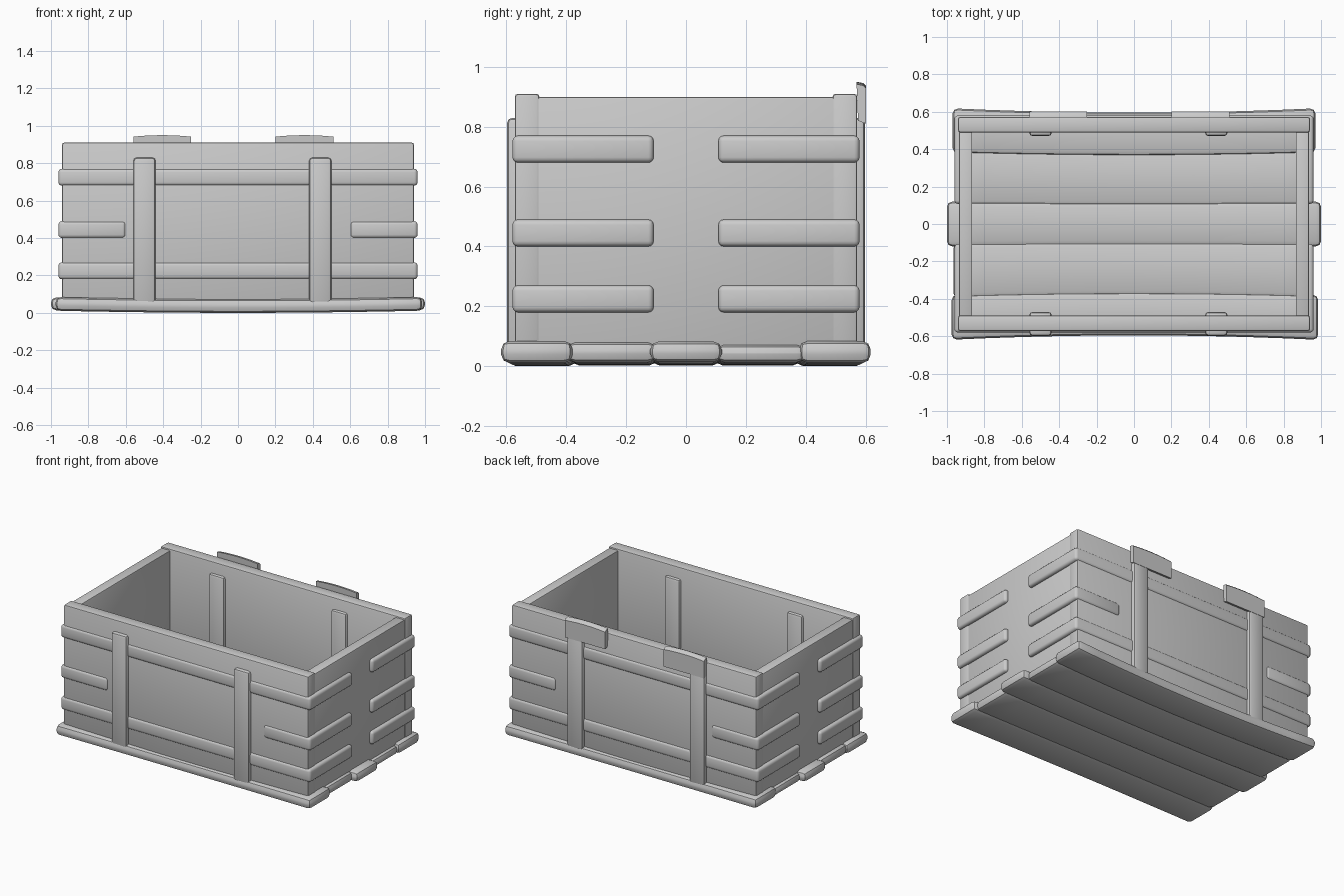
import bpy, bmesh
from mathutils import Vector

if "Cube" in bpy.data.objects:
    bpy.data.objects.remove(bpy.data.objects["Cube"])


def finish(name, bm):
    bmesh.ops.recalc_face_normals(bm, faces=bm.faces)
    me = bpy.data.meshes.new(name)
    bm.to_mesh(me)
    bm.free()
    ob = bpy.data.objects.new(name, me)
    bpy.context.collection.objects.link(ob)
    bpy.context.view_layer.objects.active = ob
    bpy.ops.object.select_all(action='DESELECT')
    ob.select_set(True)
    bpy.ops.object.shade_smooth_by_angle(angle=0.7)
    return ob


def prism(name, plan, z0, z1, bevel=0.0, seg=2, bend=None):
    """Extrude a plan outline from z0 to z1, round its edges, optionally bend it along x."""
    bm = bmesh.new()
    face = bm.faces.new([bm.verts.new((x, y, z0)) for x, y in plan])
    ext = bmesh.ops.extrude_face_region(bm, geom=[face])
    for v in ext['geom']:
        if isinstance(v, bmesh.types.BMVert):
            v.co.z = z1
    bmesh.ops.recalc_face_normals(bm, faces=bm.faces)
    if bevel:
        bmesh.ops.bevel(bm, geom=bm.edges[:], offset=bevel, segments=seg,
                        profile=0.5, affect='EDGES', clamp_overlap=True)
    if bend:
        for i in range(-4, 5):
            bmesh.ops.bisect_plane(bm, geom=bm.verts[:] + bm.edges[:] + bm.faces[:],
                                   plane_co=(i * 0.2, 0, 0), plane_no=(1, 0, 0))
        for v in bm.verts:
            v.co = bend(v.co)
    return finish(name, bm)


def rect(x0, x1, y0, y1):
    return [(x0, y0), (x1, y0), (x1, y1), (x0, y1)]


# Base boards: slightly sagging and waisted in the middle
def sag(co):
    k = max(0.0, 1 - co.x * co.x)
    return Vector((co.x, co.y * (1 - 0.04 * k), co.z - 0.012 * k))


for x0, x1, y0, y1, z0, z1 in [(-0.975, 0.985, -0.62, -0.38, 0.012, 0.085),
                               (-0.965, 0.96, -0.40, -0.10, 0.014, 0.082),
                               (-1.0, 1.0, -0.12, 0.12, 0.014, 0.083),
                               (-0.96, 0.96, 0.10, 0.40, 0.014, 0.074),
                               (-0.97, 0.97, 0.38, 0.62, 0.012, 0.085)]:
    prism("base_board", rect(x0, x1, y0, y1), z0, z1, 0.028, 2, sag)

# Walls
for s in (-1, 1):
    ys = sorted((s * 0.49, s * 0.572))
    prism("long_wall", rect(-0.94, 0.94, *ys), 0.05, 0.91, 0.01, 2)
    xs = sorted((s * 0.865, s * 0.936))
    prism("end_wall", rect(*xs, -0.51, 0.51), 0.05, 0.90, 0.008, 2)

# Rails wrapping the corners, front and back
for s in (-1, 1):
    for z in (0.18, 0.68):
        plan = [(-0.96, 0.108), (-0.96, 0.58), (0.96, 0.58), (0.96, 0.108),
                (0.915, 0.108), (0.915, 0.535), (-0.915, 0.535), (-0.915, 0.108)]
        prism("wrap_rail", [(x, s * y) for x, y in plan], z, z + 0.09, 0.018, 3)
    for m in (-1, 1):
        plan = [(0.96, 0.108), (0.96, 0.58), (0.60, 0.58),
                (0.60, 0.535), (0.915, 0.535), (0.915, 0.108)]
        prism("corner_rail", [(m * x, s * y) for x, y in plan], 0.40, 0.49, 0.018, 3)

# Upright battens clamping the long walls inside and outside
for s in (-1, 1):
    for x in (-0.50, 0.44):
        ys = sorted((s * 0.47, s * 0.598))
        prism("upright_batten", rect(x - 0.06, x + 0.06, *ys), 0.05, 0.83, 0.018, 2)

# Hinge plates on the back: sloped top, gently bowed top and bottom edges
for x0, x1 in ((-0.56, -0.25), (0.20, 0.51)):
    bm = bmesh.new()
    rings = []
    for i in range(7):
        t = i / 6
        b = 0.008 * (1 - (2 * t - 1) ** 2)
        x = x0 + (x1 - x0) * t
        prof = [(0.575, 0.82), (0.602, 0.81), (0.602, 0.928 + b),
                (0.592, 0.938 + b), (0.57, 0.942 + b)]
        rings.append([bm.verts.new((x, y, z)) for y, z in prof])
    for a, b in zip(rings, rings[1:]):
        for j in range(5):
            k = (j + 1) % 5
            bm.faces.new((a[j], a[k], b[k], b[j]))
    bm.faces.new(rings[0])
    bm.faces.new(rings[-1])
    finish("hinge_plate", bm)
